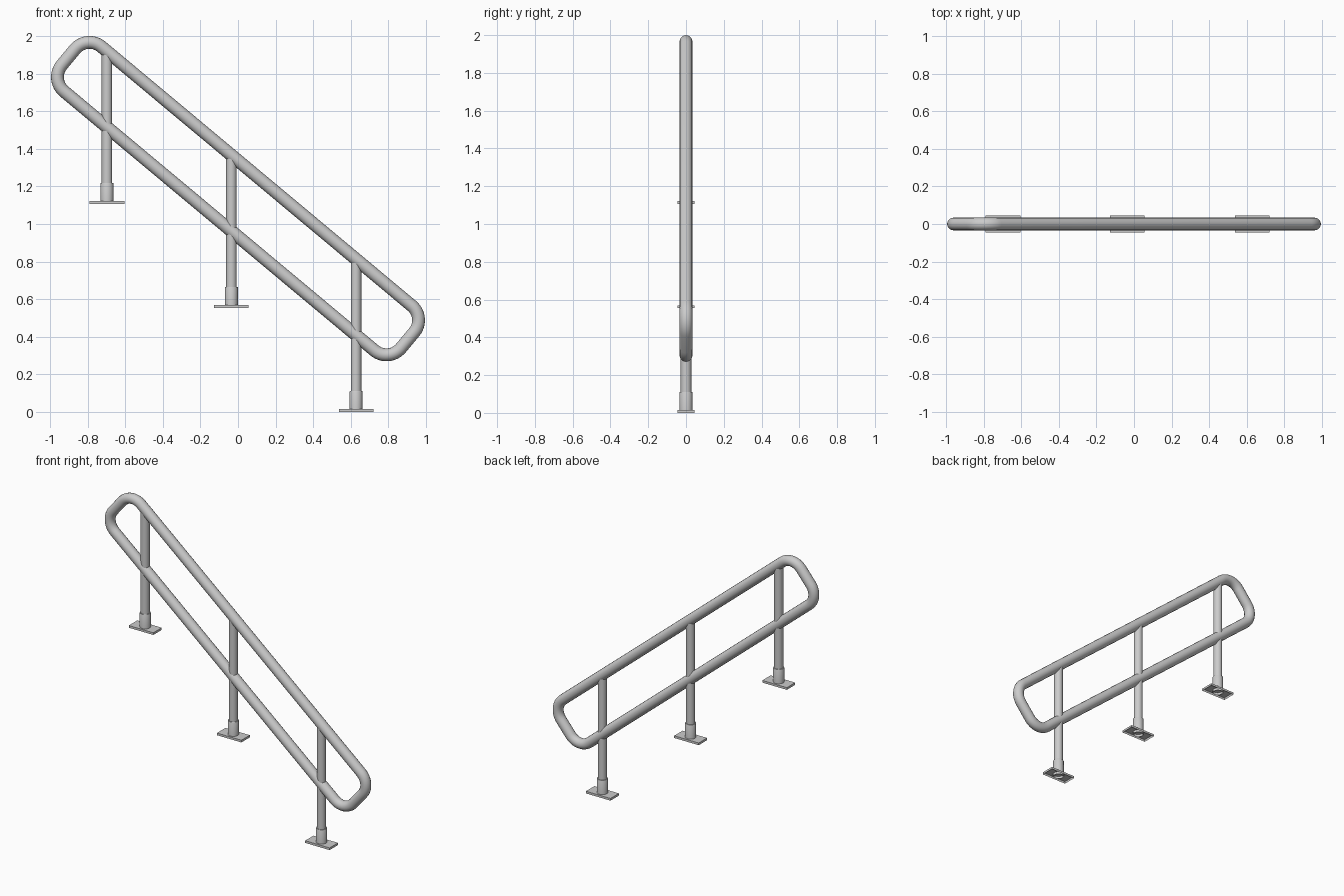
import bpy, bmesh, math
from mathutils import Vector, Matrix

if "Cube" in bpy.data.objects:
    bpy.data.objects.remove(bpy.data.objects["Cube"])

SLOPE = math.atan2(0.553, 0.6625)
CENTRE_Z = 1.135
HALF_LEN, HALF_GAP, BEND, TUBE_R = 1.175, 0.155, 0.10, 0.034


def smooth(ob):
    bpy.ops.object.select_all(action='DESELECT')
    bpy.context.view_layer.objects.active = ob
    ob.select_set(True)
    bpy.ops.object.shade_smooth_by_angle(angle=math.radians(35))


def mesh_object(name, bm):
    me = bpy.data.meshes.new(name)
    bm.to_mesh(me)
    bm.free()
    ob = bpy.data.objects.new(name, me)
    bpy.context.collection.objects.link(ob)
    smooth(ob)
    return ob


def lathe(name, profile, x, z, sides=32):
    """Revolve an open (radius, height) profile around a vertical axis."""
    bm = bmesh.new()
    rings = [[bm.verts.new((x + r * math.cos(2 * math.pi * i / sides),
                            r * math.sin(2 * math.pi * i / sides), z + h))
              for i in range(sides)] for r, h in profile]
    for a, b in zip(rings, rings[1:]):
        for i in range(sides):
            j = (i + 1) % sides
            bm.faces.new((a[i], a[j], b[j], b[i]))
    return mesh_object(name, bm)


# Sloping rail: one tube bent into a rounded rectangle
pts = []
for k, (sx, sz) in enumerate([(1, 1), (-1, 1), (-1, -1), (1, -1)]):
    for i in range(13):
        a = math.pi / 2 * (k + i / 12)
        u = sx * (HALF_LEN - BEND) + BEND * math.cos(a)
        v = sz * (HALF_GAP - BEND) + BEND * math.sin(a)
        pts.append((u * math.cos(SLOPE) + v * math.sin(SLOPE), 0,
                    CENTRE_Z - u * math.sin(SLOPE) + v * math.cos(SLOPE), 1))
curve = bpy.data.curves.new("rail_loop", 'CURVE')
curve.dimensions = '3D'
curve.bevel_depth = TUBE_R
curve.bevel_resolution = 6
spline = curve.splines.new('POLY')
spline.points.add(len(pts) - 1)
for p, co in zip(spline.points, pts):
    p.co = co
spline.use_cyclic_u = True
rail = bpy.data.objects.new("rail_loop", curve)
bpy.context.collection.objects.link(rail)
bpy.context.view_layer.objects.active = rail
rail.select_set(True)
bpy.ops.object.convert(target='MESH')
smooth(bpy.context.view_layer.objects.active)

# Three posts stepping down the slope
for n, (x, z) in enumerate([(-0.697, 1.107), (-0.035, 0.554), (0.628, 0.0)], 1):
    # upright ending inside the upper rail
    top = CENTRE_Z + HALF_GAP / math.cos(SLOPE) - x * math.tan(SLOPE)
    lathe(f"post_{n}", [(0.028, 0.002), (0.028, top - z)], x, z)
    # socket sleeve around the foot of the post
    lathe(f"sleeve_{n}", [(0.034, 0.002), (0.034, 0.109), (0.033, 0.111),
                          (0.027, 0.111)], x, z)
    # base plate, hollow underneath
    bm = bmesh.new()
    bmesh.ops.create_cube(bm, size=1, matrix=Matrix.Translation((x, 0, z + 0.0075))
                          @ Matrix.Diagonal((0.184, 0.09, 0.015, 1)))
    bm.normal_update()
    under = [f for f in bm.faces if f.normal.z < -0.9]
    bmesh.ops.delete(bm, geom=under, context='FACES_ONLY')
    mesh_object(f"base_plate_{n}", bm)
